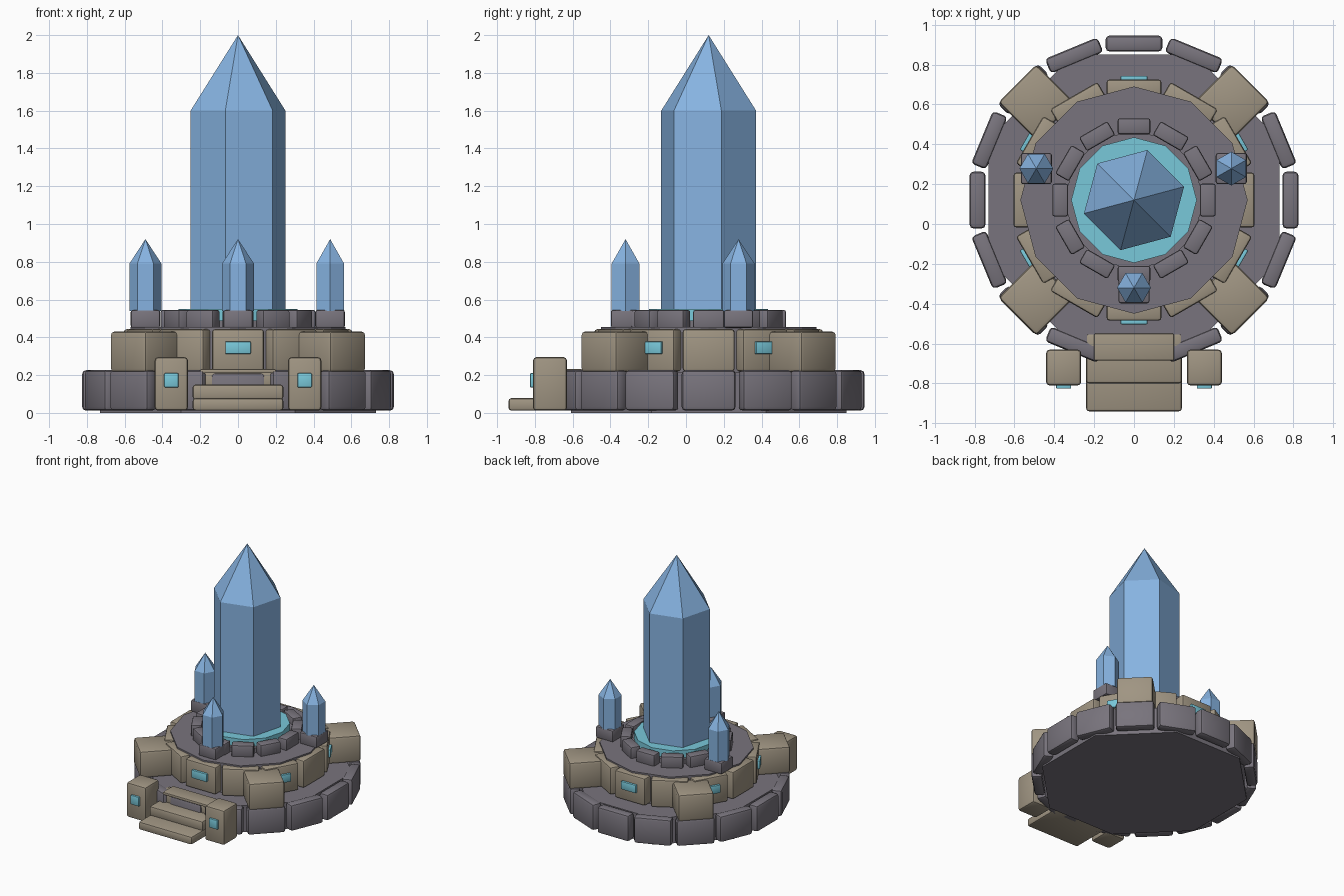
import bpy, bmesh, math
from mathutils import Matrix, Vector

if "Cube" in bpy.data.objects:
    bpy.data.objects.remove(bpy.data.objects["Cube"])

CY = 0.12  # y of the round platform's axis


def material(name, rgb):
    m = bpy.data.materials.new(name)
    m.diffuse_color = (*rgb, 1)
    m.use_nodes = True
    m.node_tree.nodes["Principled BSDF"].inputs["Base Color"].default_value = m.diffuse_color
    return m


STONE = material("grey_stone", (0.19, 0.175, 0.205))
TAN = material("tan_stone", (0.35, 0.30, 0.225))
TEAL = material("teal_glow", (0.19, 0.58, 0.70))
BLUE = material("blue_crystal", (0.24, 0.45, 0.75))


def finish(name, bm, mat, smooth=False):
    bmesh.ops.recalc_face_normals(bm, faces=bm.faces[:])
    me = bpy.data.meshes.new(name)
    bm.to_mesh(me)
    bm.free()
    me.materials.append(mat)
    ob = bpy.data.objects.new(name, me)
    bpy.context.collection.objects.link(ob)
    if smooth:
        bpy.ops.object.select_all(action='DESELECT')
        ob.select_set(True)
        bpy.context.view_layer.objects.active = ob
        bpy.ops.object.shade_smooth_by_angle(angle=math.radians(40))
    return ob


def box(name, mat, lo, hi, bevel=0.015, matrix=Matrix()):
    """Worn block between two corners, optionally placed by a matrix."""
    bm = bmesh.new()
    lo, hi = Vector(lo), Vector(hi)
    bmesh.ops.create_cube(bm, size=1)
    for v in bm.verts:
        v.co = Vector((lo[i] + (v.co[i] + 0.5) * (hi[i] - lo[i]) for i in range(3)))
    if bevel:
        bmesh.ops.bevel(bm, geom=bm.edges[:], offset=bevel, segments=2,
                        profile=0.5, affect='EDGES')
    bm.transform(matrix)
    return finish(name, bm, mat, bevel > 0)


def ring_block(name, mat, deg, r0, r1, width, z0, z1, bevel=0.015):
    """Block spanning radii r0..r1 at an angle round the platform axis."""
    m = Matrix.Translation((0, CY, 0)) @ Matrix.Rotation(math.radians(deg), 4, 'Z')
    return box(name, mat, (r0, -width / 2, z0), (r1, width / 2, z1), bevel, m)


def prism(name, mat, sides, r, z0, z1, x=0, y=CY, turn=0, tip=None):
    """Upright prism; with a tip height it becomes a pointed crystal."""
    bm = bmesh.new()
    def loop(z):
        return [bm.verts.new((x + r * math.cos(turn + a * math.tau / sides),
                              y + r * math.sin(turn + a * math.tau / sides), z))
                for a in range(sides)]
    low, high = loop(z0), loop(z1)
    bm.faces.new(low)
    apex = bm.verts.new((x, y, tip)) if tip else None
    if not tip:
        bm.faces.new(high)
    for i in range(sides):
        j = (i + 1) % sides
        bm.faces.new((low[i], low[j], high[j], high[i]))
        if tip:
            bm.faces.new((high[i], high[j], apex))
    return finish(name, bm, mat)


# Base: octagonal slab edged with sixteen stones
prism("base_slab", STONE, 8, 0.73 / math.cos(math.pi / 8), 0, 0.215, turn=math.pi / 8)
for i in range(16):
    front = i == 12  # the stone behind the stairs is set back
    ring_block("base_stone", STONE, i * 22.5, 0.70 if front else 0.745,
               0.80 if front else 0.825, 0.285, 0.012, 0.212 if front else 0.226, 0.02)

# Middle tier: twelve-sided core with tan facing blocks and lit panels
prism("middle_core", STONE, 12, 0.57, 0.20, 0.455)
for i in range(12):
    ring_block("middle_block", TAN, i * 30, 0.50, 0.605, 0.275, 0.22, 0.443)
    if i % 6 not in (0, 2, 4):
        ring_block("middle_panel", TEAL, i * 30, 0.60, 0.623, 0.135, 0.312, 0.378, 0.005)

# Four diagonal buttress blocks
for deg in (45, 135, 225, 315):
    ring_block("buttress", TAN, deg, 0.56, 0.828, 0.268, 0.215, 0.432, 0.02)

# Upper ring of small stones around the glowing pool
for i in range(12):
    ring_block("upper_stone", STONE, i * 30, 0.33, 0.41, 0.165, 0.445, 0.545, 0.012)
prism("upper_core", STONE, 12, 0.35, 0.45, 0.49)
prism("pool", TEAL, 12, 0.315, 0.47, 0.55)

# Great crystal
prism("great_crystal", BLUE, 6, 0.26, 0.545, 1.6, turn=math.radians(15), tip=2.0)

# Three small crystals on square pedestals
for x, y, turn in ((0, -0.32, 0), (-0.49, 0.278, 0), (0.488, 0.278, math.pi / 6)):
    box("pedestal", STONE, (x - 0.078, y - 0.078, 0.45), (x + 0.078, y + 0.078, 0.545), 0.012)
    prism("small_crystal", BLUE, 6, 0.085, 0.54, 0.79, x, y, turn, 0.92)

# Front stairs
box("bottom_step", TAN, (-0.24, -0.94, 0.012), (0.24, -0.60, 0.078))
box("middle_step", TAN, (-0.24, -0.80, 0.07), (0.24, -0.57, 0.15))
box("top_step", TAN, (-0.24, -0.67, 0.13), (0.24, -0.55, 0.222))
box("top_tread", TAN, (-0.20, -0.685, 0.21), (0.20, -0.55, 0.232), 0.006)

# Stair pillars with lit panels
for s in (-1, 1):
    x = s * 0.353
    box("stair_pillar", TAN, (x - 0.088, -0.81, 0.012), (x + 0.088, -0.63, 0.295), 0.018)
    box("pillar_panel", TEAL, (x - 0.038, -0.826, 0.135), (x + 0.038, -0.80, 0.21), 0.005)
